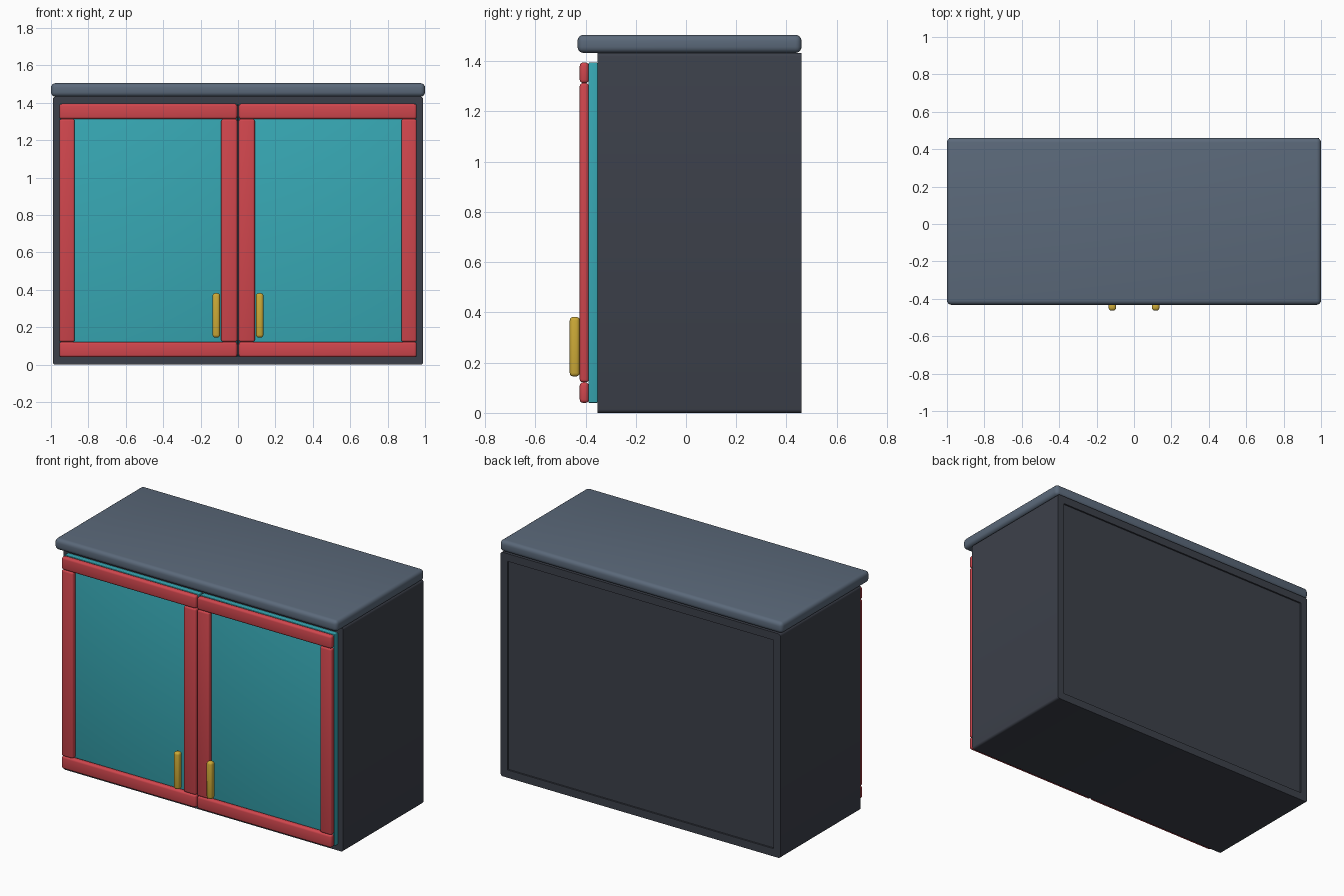
import bpy, bmesh, math
from mathutils import Vector

if "Cube" in bpy.data.objects:
    bpy.data.objects.remove(bpy.data.objects["Cube"])


def material(name, rgb):
    lin = [(c / 255 / 12.92) if c / 255 <= 0.04045 else ((c / 255 + 0.055) / 1.055) ** 2.4 for c in rgb]
    m = bpy.data.materials.new(name)
    m.diffuse_color = (*lin, 1)
    m.use_nodes = True
    m.node_tree.nodes["Principled BSDF"].inputs["Base Color"].default_value = m.diffuse_color
    return m


CHARCOAL = material("charcoal", (60, 64, 74))
SLATE = material("slate", (91, 105, 122))
RED = material("red", (208, 70, 77))
TEAL = material("teal", (55, 168, 180))
GOLD = material("gold", (205, 170, 55))


def finish(bm, name, mat):
    bmesh.ops.recalc_face_normals(bm, faces=bm.faces[:])
    me = bpy.data.meshes.new(name)
    bm.to_mesh(me)
    bm.free()
    me.materials.append(mat)
    ob = bpy.data.objects.new(name, me)
    bpy.context.collection.objects.link(ob)
    bpy.ops.object.select_all(action='DESELECT')
    ob.select_set(True)
    bpy.context.view_layer.objects.active = ob
    bpy.ops.object.shade_smooth_by_angle(angle=math.radians(35))
    return ob


def box_mesh(lo, hi):
    bm = bmesh.new()
    bmesh.ops.create_cube(bm, size=1)
    lo, hi = Vector(lo), Vector(hi)
    for v in bm.verts:
        v.co = Vector([lo[i] + (v.co[i] + 0.5) * (hi[i] - lo[i]) for i in range(3)])
    return bm


def rounded_box(name, lo, hi, mat, radius, segments=3):
    bm = box_mesh(lo, hi)
    if radius:
        bmesh.ops.bevel(bm, geom=bm.edges[:], offset=radius, segments=segments,
                        profile=0.5, affect='EDGES')
    return finish(bm, name, mat)


# Cabinet body: rounded long corners, recessed back panel
bm = box_mesh((-0.99, -0.352, 0), (0.99, 0.46, 1.433))
long_edges = [e for e in bm.edges if abs(e.verts[0].co.y - e.verts[1].co.y) > 0.1]
bmesh.ops.bevel(bm, geom=long_edges, offset=0.014, segments=3, profile=0.5, affect='EDGES')
bm.normal_update()
back = [f for f in bm.faces if f.normal.y > 0.9]
bmesh.ops.inset_region(bm, faces=back, thickness=0.05)
bmesh.ops.inset_region(bm, faces=back, thickness=0.0005, depth=-0.01)
finish(bm, "cabinet_body", CHARCOAL)

# Worktop with overhang at the front
rounded_box("worktop", (-1, -0.432, 1.433), (1, 0.46, 1.505), SLATE, 0.024, 4)

# Two mirrored doors: panel, rails, stiles and handle
for side, s in (("left", -1), ("right", 1)):
    def part(name, x0, x1, y0, y1, z0, z1, mat, radius):
        a, b = sorted((s * x0, s * x1))
        rounded_box(f"{side}_{name}", (a, y0, z0), (b, y1, z1), mat, radius)

    part("door_panel", 0.004, 0.955, -0.388, -0.352, 0.04, 1.395, TEAL, 0.004)
    for name, z0, z1 in (("bottom_rail", 0.04, 0.122), ("top_rail", 1.313, 1.395)):
        part(name, 0.004, 0.955, -0.423, -0.387, z0, z1, RED, 0.013)
    for name, x0, x1 in (("inner_stile", 0.004, 0.09), ("outer_stile", 0.873, 0.955)):
        part(name, x0, x1, -0.423, -0.387, 0.122, 1.313, RED, 0.011)
    part("handle", 0.096, 0.136, -0.463, -0.423, 0.145, 0.382, GOLD, 0.014)
